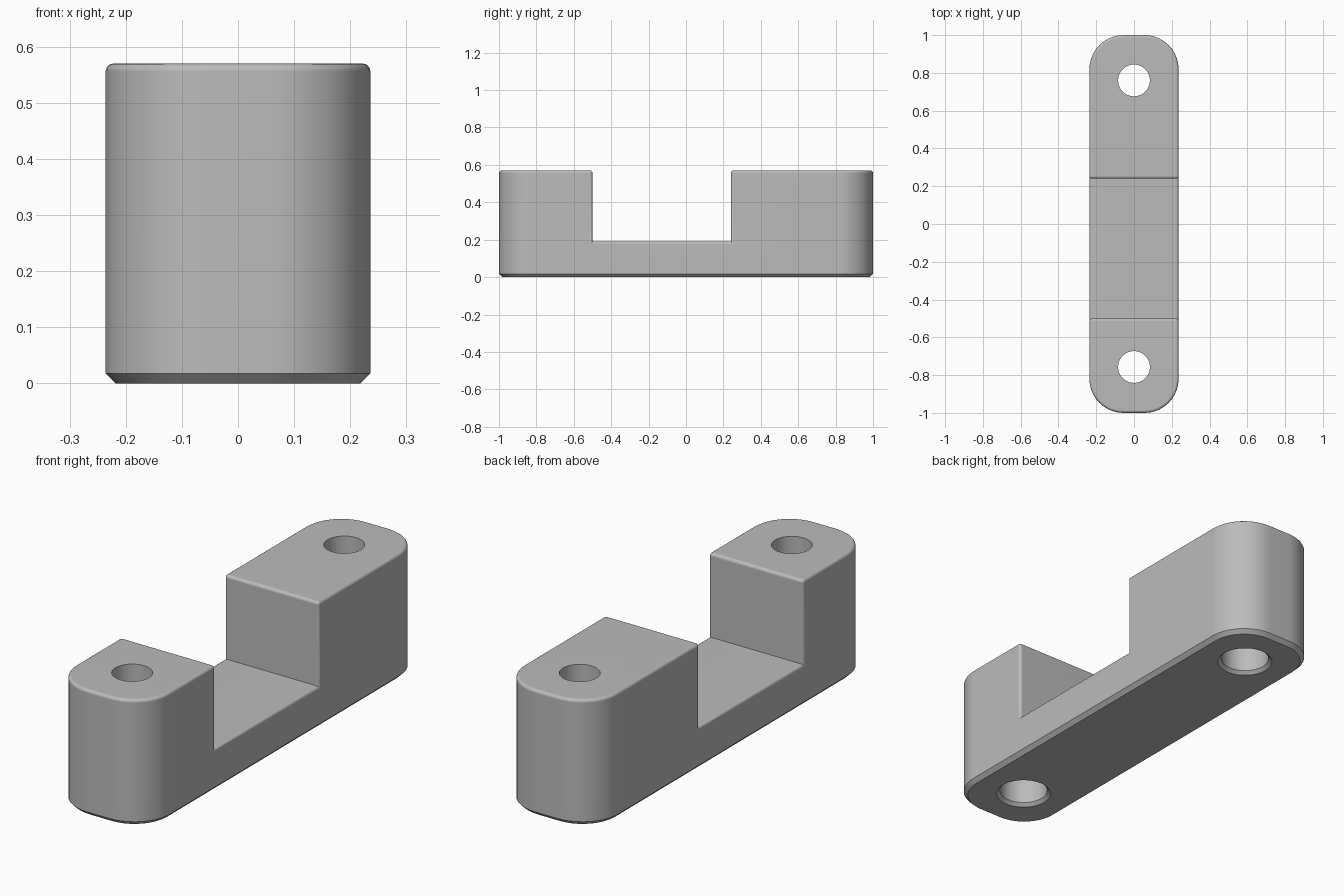
import bpy, bmesh, math

if "Cube" in bpy.data.objects:
    bpy.data.objects.remove(bpy.data.objects["Cube"], do_unlink=True)

HALF_W, HEIGHT, FLOOR = 0.236, 0.57, 0.19
NOTCH_FRONT, NOTCH_BACK = -0.5, 0.24
CORNER, CHAMFER, FILLET = 0.18, 0.018, 0.014

grey = bpy.data.materials.new("plain grey")
grey.use_nodes = True
colour = (0.5, 0.5, 0.5, 1)
grey.diffuse_color = colour
grey.node_tree.nodes["Principled BSDF"].inputs["Base Color"].default_value = colour


def make_object(name, bm):
    bmesh.ops.recalc_face_normals(bm, faces=bm.faces)
    mesh = bpy.data.meshes.new(name)
    bm.to_mesh(mesh)
    bm.free()
    mesh.materials.append(grey)
    obj = bpy.data.objects.new(name, mesh)
    bpy.context.collection.objects.link(obj)
    return obj


def bevel(bm, edges, size, segments):
    bmesh.ops.bevel(bm, geom=edges, offset=size, offset_type='OFFSET',
                    segments=segments, profile=0.5, affect='EDGES', clamp_overlap=True)


def middle(edge):
    return (edge.verts[0].co + edge.verts[1].co) / 2


def is_vertical(edge):
    d = edge.verts[0].co - edge.verts[1].co
    return abs(d.z) > 0.01 and abs(d.x) + abs(d.y) < 1e-4


# Notched side profile, extruded across the width
profile = [(-1, 0), (1, 0), (1, HEIGHT), (NOTCH_BACK, HEIGHT), (NOTCH_BACK, FLOOR),
           (NOTCH_FRONT, FLOOR), (NOTCH_FRONT, HEIGHT), (-1, HEIGHT)]
bm = bmesh.new()
face = bm.faces.new([bm.verts.new((-HALF_W, y, z)) for y, z in profile])
side = bmesh.ops.extrude_face_region(bm, geom=[face])
bmesh.ops.translate(bm, vec=(2 * HALF_W, 0, 0),
                    verts=[v for v in side["geom"] if isinstance(v, bmesh.types.BMVert)])
bmesh.ops.recalc_face_normals(bm, faces=bm.faces)

# Large rounded end corners
bevel(bm, [e for e in bm.edges if is_vertical(e) and abs(middle(e).y) > 0.99], CORNER, 10)

# Chamfer around the underside
bevel(bm, [e for e in bm.edges if all(v.co.z < 1e-4 for v in e.verts)], CHAMFER, 1)

# Small fillets on the top, the notch floor sides and the notch uprights
bm.normal_update()
bevel(bm, [e for e in bm.edges if middle(e).z > FLOOR - 0.01 and e.is_convex
           and e.calc_face_angle(0) > math.radians(50)], FILLET, 4)
body = make_object("mount_block", bm)

# Stepped screw holes, with a wider chamfered mouth below
bore = [(0, -0.1), (0.119, -0.1), (0.119, 0), (0.104, 0.015), (0.104, 0.25),
        (0.084, 0.25), (0.084, 0.7), (0, 0.7)]
for y in (-0.757, 0.76):
    bm = bmesh.new()
    verts = [bm.verts.new((r, 0, z)) for r, z in bore]
    edges = [bm.edges.new(pair) for pair in zip(verts, verts[1:])]
    bmesh.ops.spin(bm, geom=verts + edges, cent=(0, 0, 0), axis=(0, 0, 1),
                   angle=math.tau, steps=48)
    bmesh.ops.remove_doubles(bm, verts=bm.verts, dist=1e-4)
    bmesh.ops.translate(bm, vec=(0, y, 0), verts=bm.verts)
    cutter = make_object("hole_cutter", bm)
    cutter.hide_render = True
    cut = body.modifiers.new("screw_hole", 'BOOLEAN')
    cut.operation, cut.solver, cut.object = 'DIFFERENCE', 'EXACT', cutter
    bpy.context.view_layer.objects.active = body
    bpy.ops.object.modifier_apply(modifier=cut.name)
    bpy.data.objects.remove(cutter, do_unlink=True)

# Smooth rounds with flat main faces
bpy.ops.object.select_all(action='DESELECT')
body.select_set(True)
bpy.context.view_layer.objects.active = body
bpy.ops.object.shade_smooth_by_angle(angle=math.radians(30))
normals = body.modifiers.new("flat_faces", 'WEIGHTED_NORMAL')
normals.keep_sharp = True
